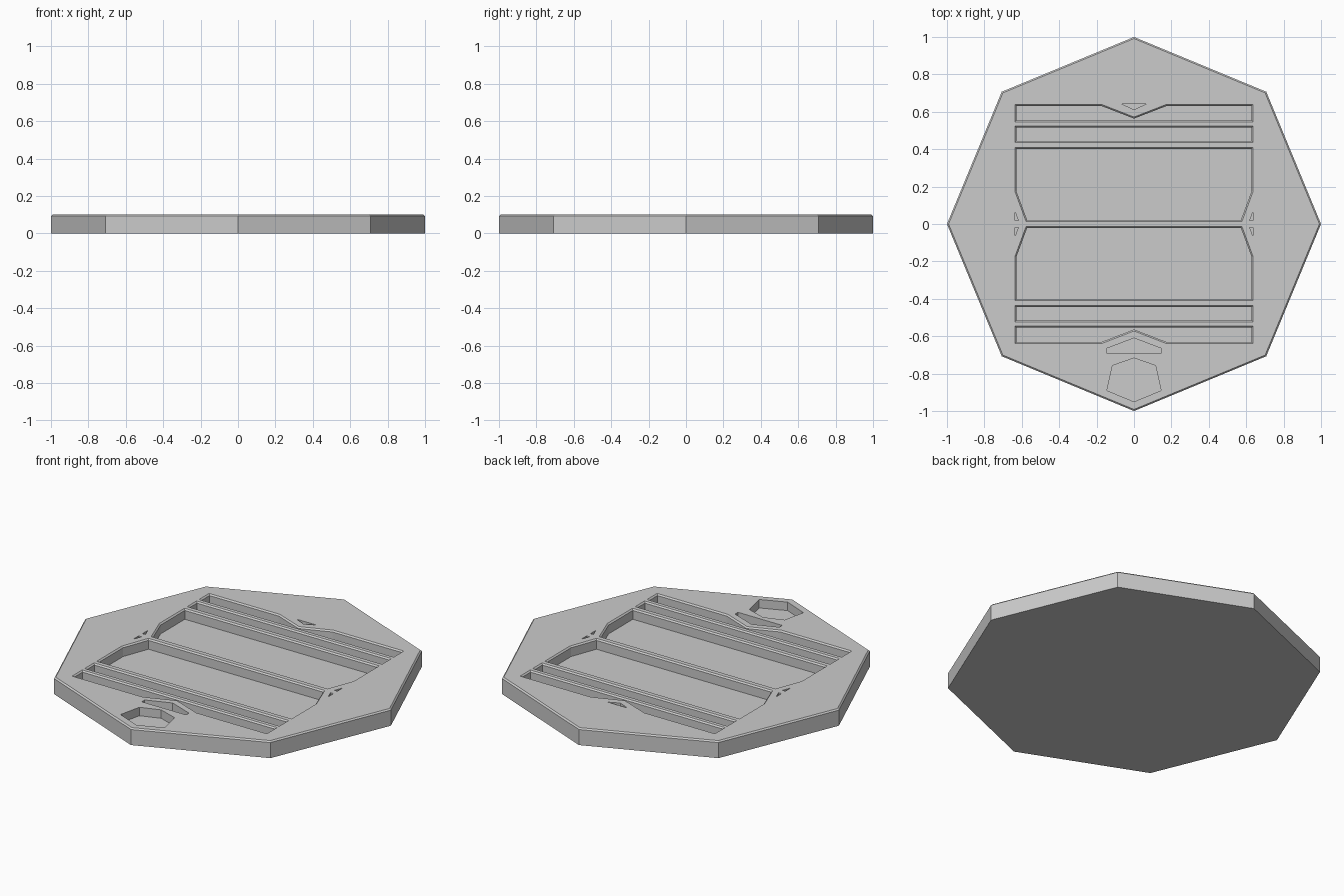
import bpy, bmesh, math
from mathutils import Vector

if "Cube" in bpy.data.objects:
    bpy.data.objects.remove(bpy.data.objects["Cube"])

H, CH = 0.1, 0.008          # slab height, rim chamfer


def inset(pts, d):
    """Move every edge of a counter-clockwise outline inwards by d."""
    out, n = [], len(pts)
    for i in range(n):
        p, a, b = (Vector(pts[k % n]) for k in (i, i - 1, i + 1))
        e1, e2 = (p - a).normalized(), (b - p).normalized()
        n1, n2 = Vector((-e1.y, e1.x)), Vector((-e2.y, e2.x))
        out.append(p + (n1 + n2) * d / (1 + n1.dot(n2)))
    return out


def loft(bm, layers):
    """Stack of (outline, z) layers, skinned and capped."""
    rings = [[bm.verts.new((p[0], p[1], z)) for p in pts] for pts, z in layers]
    n = len(rings[0])
    for lo, hi in zip(rings, rings[1:]):
        for i in range(n):
            j = (i + 1) % n
            bm.faces.new((lo[i], lo[j], hi[j], hi[i]))
    bm.faces.new(rings[0][::-1])
    bm.faces.new(rings[-1])


def finish(bm, name):
    bmesh.ops.recalc_face_normals(bm, faces=bm.faces)
    me = bpy.data.meshes.new(name)
    bm.to_mesh(me)
    bm.free()
    ob = bpy.data.objects.new(name, me)
    bpy.context.collection.objects.link(ob)
    return ob


def pocket(bm, pts, floor, chamfer=0.0):
    """Recess cutter, with an optional sloped lip at the top surface."""
    if chamfer:
        inner = inset(pts, chamfer)
        loft(bm, [(inner, floor), (inner, H - chamfer), (pts, H),
                  (pts, H + 0.05)])
    else:
        loft(bm, [(pts, floor), (pts, H + 0.05)])


def flip_y(pts):
    return [(x, -y) for x, y in reversed(pts)]


def flip_x(pts):
    return [(-x, y) for x, y in reversed(pts)]


# Octagonal slab with chamfered top rim
octagon = [(math.cos(k * math.pi / 4), math.sin(k * math.pi / 4)) for k in range(8)]
bm = bmesh.new()
loft(bm, [(octagon, 0), (octagon, H - CH), (inset(octagon, CH), H)])
slab = finish(bm, "octagonal_base")

# Card-style recesses, mirrored front to back
W = 0.637
notched = [(-W, 0.545), (W, 0.545), (W, 0.64), (0.175, 0.64), (0, 0.572),
           (-0.175, 0.64), (-W, 0.64)]
strip = [(-W, 0.435), (W, 0.435), (W, 0.523), (-W, 0.523)]
panel = [(-0.577, 0.013), (0.577, 0.013), (W, 0.175), (W, 0.41), (-W, 0.41), (-W, 0.175)]
bm = bmesh.new()
for shape in (notched, strip, panel):
    for pts in (shape, flip_y(shape)):
        pocket(bm, pts, 0.04, CH)

# Small triangular nicks at the sides and back
nick = [(0.637, 0.018), (0.637, 0.068), (0.618, 0.018)]
for pts in (nick, flip_x(nick)):
    pocket(bm, pts, 0.06)
    pocket(bm, flip_y(pts), 0.06)
pocket(bm, [(0, 0.612), (0.065, 0.641), (-0.065, 0.641)], 0.06)

# Token recesses at the front
pocket(bm, [(-0.145, -0.692), (0.145, -0.692), (0.145, -0.665), (0, -0.61),
            (-0.145, -0.665)], 0.05)
pocket(bm, [(0, -0.95), (0.145, -0.89), (0.115, -0.757), (0, -0.717),
            (-0.115, -0.757), (-0.145, -0.89)], 0.05)
cutter = finish(bm, "recess_cutter")
cutter.hide_render = True

# Carve the recesses
mod = slab.modifiers.new("recesses", 'BOOLEAN')
mod.operation, mod.solver, mod.object = 'DIFFERENCE', 'EXACT', cutter
bpy.context.view_layer.objects.active = slab
slab.select_set(True)
bpy.ops.object.modifier_apply(modifier=mod.name)
bpy.data.objects.remove(cutter)
